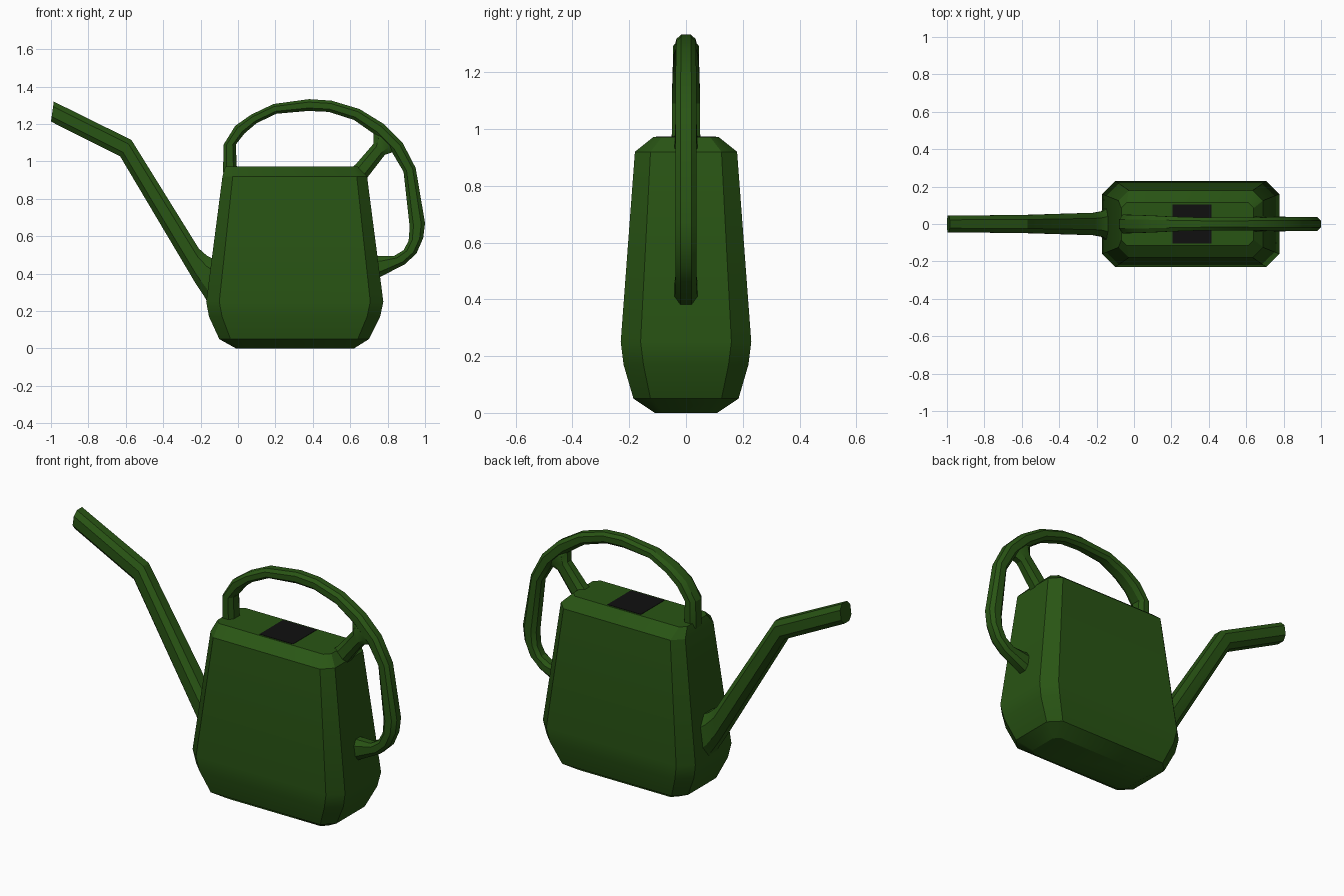
import bpy, bmesh
from mathutils import Vector


def material(name, rgb):
    m = bpy.data.materials.new(name)
    m.diffuse_color = (*rgb, 1)
    return m


GREEN = material("green_plastic", (0.022, 0.09, 0.007))
BLACK = material("dark_opening", (0.005, 0.005, 0.005))


def loft(name, rings, mat):
    """Skin a list of equal-length rings and cap both ends."""
    bm = bmesh.new()
    loops = [[bm.verts.new(p) for p in ring] for ring in rings]
    n = len(loops[0])
    for a, b in zip(loops, loops[1:]):
        for i in range(n):
            j = (i + 1) % n
            bm.faces.new((a[i], a[j], b[j], b[i]))
    bm.faces.new(loops[0])
    bm.faces.new(loops[-1])
    bmesh.ops.recalc_face_normals(bm, faces=bm.faces)
    me = bpy.data.meshes.new(name)
    bm.to_mesh(me)
    bm.free()
    ob = bpy.data.objects.new(name, me)
    bpy.context.collection.objects.link(ob)
    me.materials.append(mat)
    bpy.context.view_layer.objects.active = ob
    ob.select_set(True)
    bpy.ops.object.shade_smooth_by_angle(angle=0.5)
    ob.select_set(False)
    return ob


def body_ring(z, x0, x1, y, c):
    """Rectangle with cut corners."""
    return [(x0 + c, -y, z), (x1 - c, -y, z), (x1, -y + c, z), (x1, y - c, z),
            (x1 - c, y, z), (x0 + c, y, z), (x0, y - c, z), (x0, -y + c, z)]


def bar_ring(outer, inner, w, cut=0.25):
    """Eight-sided section between two profile points (x, z), half width w."""
    o, i = Vector((outer[0], 0, outer[1])), Vector((inner[0], 0, inner[1]))
    pts = [(0, -1 + 2 * cut), (0, 1 - 2 * cut), (cut, 1), (1 - cut, 1),
           (1, 1 - 2 * cut), (1, -1 + 2 * cut), (1 - cut, -1), (cut, -1)]
    return [o.lerp(i, t) + Vector((0, s * w, 0)) for t, s in pts]


def bar(name, sections):
    return loft(name, [bar_ring(*s) for s in sections], GREEN)


# Tapered tank
loft("tank", [body_ring(*r) for r in [
    (0.00, -0.01, 0.62, 0.11, 0.03),
    (0.05, -0.10, 0.70, 0.185, 0.06),
    (0.17, -0.155, 0.76, 0.22, 0.07),
    (0.25, -0.17, 0.777, 0.23, 0.07),
    (0.92, -0.083, 0.69, 0.18, 0.055),
    (0.972, -0.068, 0.64, 0.115, 0.03)]], GREEN)

# Dark square opening on the top
loft("opening", [body_ring(z, 0.207, 0.415, 0.105, 0.002) for z in (0.965, 0.974)], BLACK)

# Bent spout with flared root
bar("spout", [
    ((-0.08, 0.46), (-0.12, 0.25), 0.09),
    ((-0.135, 0.48), (-0.165, 0.25), 0.085),
    ((-0.165, 0.495), (-0.18, 0.278), 0.068),
    ((-0.21, 0.535), (-0.225, 0.345), 0.060),
    ((-0.57, 1.115), (-0.63, 1.027), 0.048),
    ((-0.985, 1.32), (-1.0, 1.213), 0.045)])

# Looped handle from the top front of the tank round to its back
bar("handle", [
    ((-0.08, 0.94), (-0.005, 0.94), 0.05),
    ((-0.077, 1.09), (-0.012, 1.09), 0.05),
    ((-0.015, 1.19), (0.035, 1.15), 0.048),
    ((0.07, 1.25), (0.10, 1.205), 0.046),
    ((0.19, 1.307), (0.205, 1.255), 0.040),
    ((0.38, 1.333), (0.375, 1.27), 0.034),
    ((0.50, 1.325), (0.485, 1.265), 0.034),
    ((0.65, 1.28), (0.62, 1.222), 0.035),
    ((0.78, 1.20), (0.73, 1.145), 0.037),
    ((0.88, 1.10), (0.82, 1.055), 0.037),
    ((0.95, 0.965), (0.885, 0.945), 0.037),
    ((1.0, 0.67), (0.918, 0.65), 0.037),
    ((0.99, 0.59), (0.912, 0.575), 0.037),
    ((0.955, 0.51), (0.885, 0.525), 0.037),
    ((0.895, 0.452), (0.835, 0.495), 0.037),
    ((0.76, 0.382), (0.76, 0.495), 0.040),
    ((0.72, 0.375), (0.72, 0.495), 0.042)])

# Short strut joining the handle to the back shoulder of the tank
bar("handle_strut", [
    ((0.60, 0.96), (0.67, 0.88), 0.045),
    ((0.63, 0.985), (0.70, 0.925), 0.040),
    ((0.725, 1.095), (0.785, 1.035), 0.035),
    ((0.725, 1.15), (0.83, 1.05), 0.035),
    ((0.77, 1.17), (0.85, 1.09), 0.03)])
